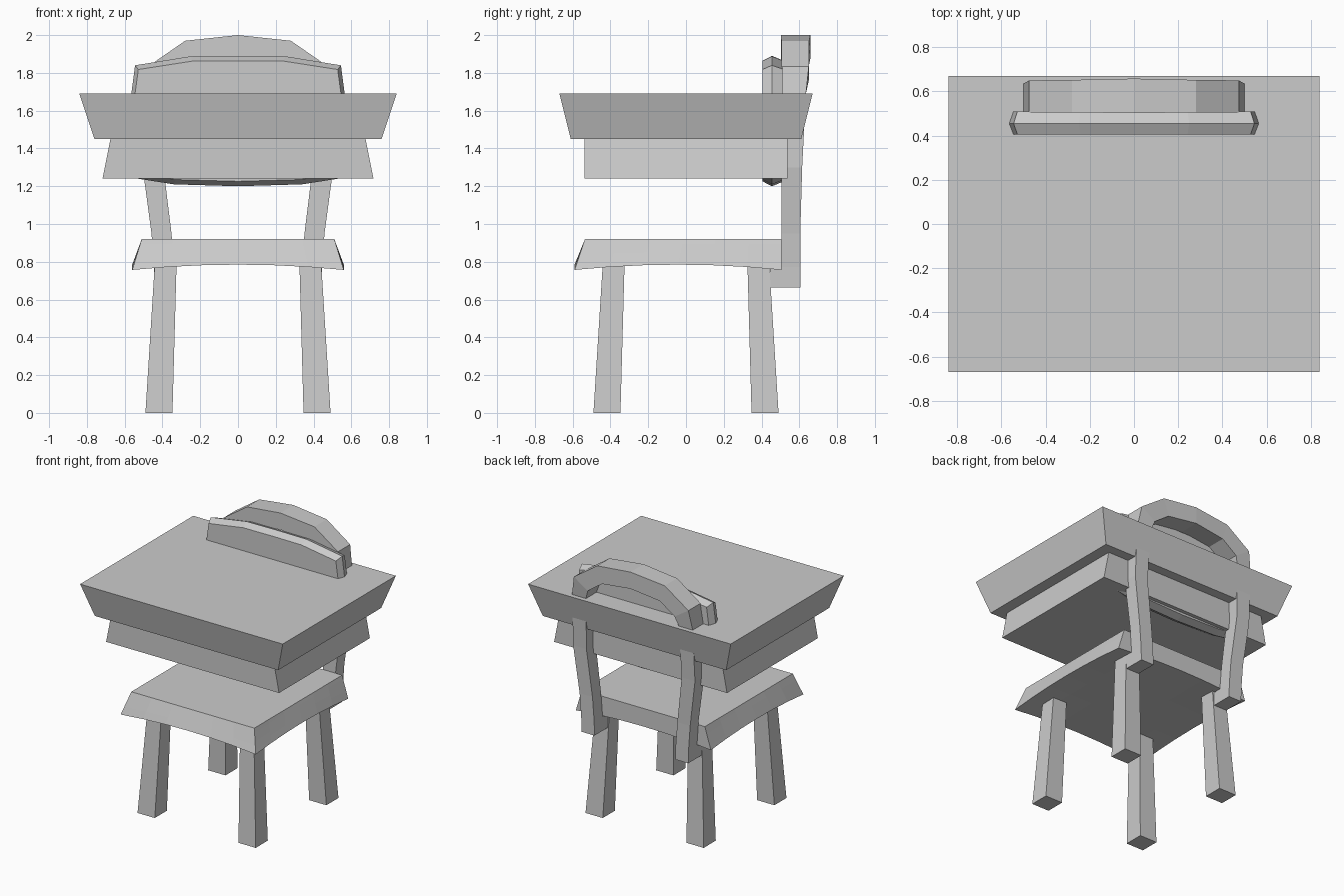
import bpy
import bmesh

default = bpy.data.objects.get("Cube")
if default:
    bpy.data.objects.remove(default, do_unlink=True)

grey = bpy.data.materials.new("plain_grey")
grey.use_nodes = True
colour = (0.6, 0.6, 0.6, 1)
grey.diffuse_color = colour
grey.node_tree.nodes["Principled BSDF"].inputs["Base Color"].default_value = colour


def finish(name, bm):
    bmesh.ops.recalc_face_normals(bm, faces=bm.faces)
    mesh = bpy.data.meshes.new(name)
    bm.to_mesh(mesh)
    bm.free()
    mesh.materials.append(grey)
    obj = bpy.data.objects.new(name, mesh)
    bpy.context.collection.objects.link(obj)
    return obj


def loft(name, rings):
    """Skin a row of equal-sized rings and cap both ends."""
    bm = bmesh.new()
    loops = [[bm.verts.new(p) for p in ring] for ring in rings]
    n = len(loops[0])
    for a, b in zip(loops, loops[1:]):
        for i in range(n):
            j = (i + 1) % n
            bm.faces.new((a[i], a[j], b[j], b[i]))
    bm.faces.new(loops[0])
    bm.faces.new(loops[-1])
    return finish(name, bm)


def rect(x0, x1, y0, y1, z):
    return [(x0, y0, z), (x1, y0, z), (x1, y1, z), (x0, y1, z)]


def slab(name, z0, x0, y0, z1, x1, y1):
    return loft(name, [rect(-x0, x0, -y0, y0, z0), rect(-x1, x1, -y1, y1, z1)])


# Flared top slab and the smaller slab beneath it
slab("top_slab", 1.45, 0.76, 0.61, 1.69, 0.84, 0.67)
slab("lower_slab", 1.24, 0.717, 0.538, 1.45, 0.675, 0.538)

# Seat with sloping sides, upright back and arched lower edges
bm = bmesh.new()
bmesh.ops.create_cube(bm, size=2)
bmesh.ops.subdivide_edges(bm, edges=bm.edges[:], cuts=5, use_grid_fill=True)
for v in bm.verts:
    u, w, t = v.co.x, v.co.y, (v.co.z + 1) / 2
    front = -0.59 + 0.055 * t
    low = 0.757 + 0.028 * (1 - u * u * w * w)
    v.co = (u * (0.56 - 0.05 * t),
            front + (0.505 - front) * (w + 1) / 2,
            low + (0.92 - low) * t)
finish("seat", bm)

# Four tapered legs
for sx, side in ((1, "left"), (-1, "right")):
    for sy, end in ((-1, "front"), (1, "back")):
        loft(f"{end}_{side}_leg",
             [rect(sx * a, sx * b, sy * a, sy * b, z)
              for a, b, z in ((0.347, 0.49, 0), (0.325, 0.44, 0.8))])

# Back posts joined by an arched crest, as one continuous hoop:
# outer x, outer z, inner x, inner z, front y, back y
half = [
    (0.442, 0.665, 0.335, 0.665, 0.445, 0.605),
    (0.445, 0.768, 0.338, 0.768, 0.445, 0.605),
    (0.445, 0.77, 0.338, 0.77, 0.505, 0.605),
    (0.458, 0.95, 0.352, 0.95, 0.505, 0.605),
    (0.505, 1.30, 0.395, 1.30, 0.505, 0.615),
    (0.50, 1.69, 0.385, 1.69, 0.505, 0.635),
    (0.475, 1.835, 0.36, 1.76, 0.505, 0.65),
    (0.28, 1.97, 0.24, 1.845, 0.505, 0.652),
    (0, 2.0, 0, 1.875, 0.502, 0.658),
]


def section(p, s):
    ox, oz, ix, iz, y0, y1 = p
    return [(s * ox, y0, oz), (s * ox, y1, oz), (s * ix, y1, iz), (s * ix, y0, iz)]


loft("back_hoop", [section(p, 1) for p in half]
     + [section(p, -1) for p in reversed(half[:-1])])

# Back panel with a ridge running around its rim
right_side = [(0.25, 1.888), (0.545, 1.84), (0.57, 1.65), (0.53, 1.24), (0.34, 1.21)]
outline = ([(0, 1.89)] + right_side + [(0, 1.20)]
           + [(-x, z) for x, z in reversed(right_side)])


def rim(y, fx, fz):
    return [(x * fx, y, 1.545 + (z - 1.545) * fz) for x, z in outline]


loft("back_panel", [rim(0.405, 0.968, 0.925), rim(0.455, 1, 1), rim(0.51, 0.968, 0.935)])
